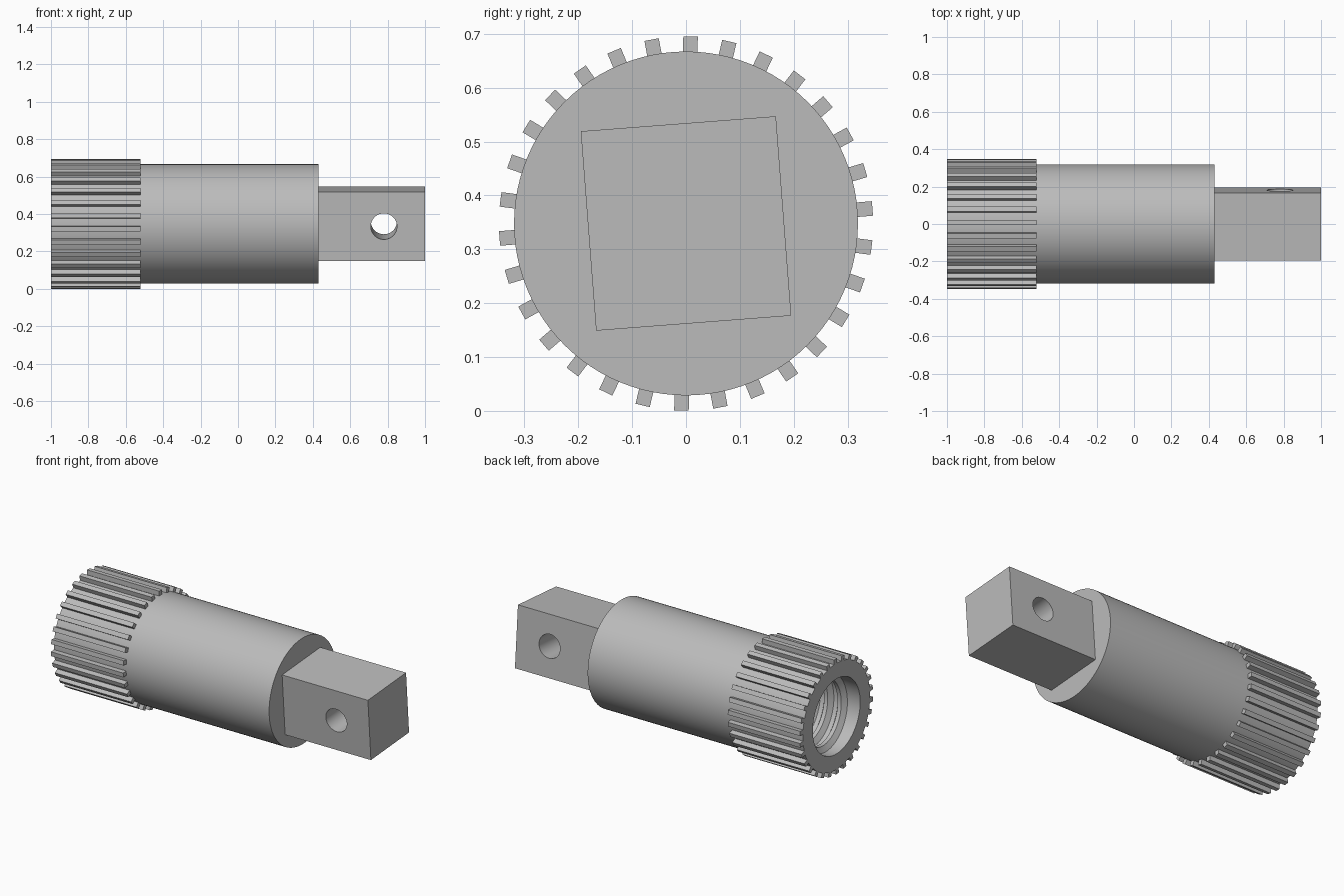
import bpy, bmesh, math
from mathutils import Matrix

cube = bpy.data.objects.get("Cube")
if cube:
    bpy.data.objects.remove(cube, do_unlink=True)

AXIS_Z = 0.348
BODY_R, BORE_R, RIB_R = 0.319, 0.225, 0.347
BACK, RIB_END, SHOULDER, TIP = -1.0, -0.52, 0.43, 1.0
BORE_END = -0.45
TILT = math.radians(4.4)

steel = bpy.data.materials.new("grey_steel")
steel.use_nodes = True
GREY = (0.5, 0.5, 0.5, 1)
steel.diffuse_color = GREY
steel.node_tree.nodes["Principled BSDF"].inputs["Base Color"].default_value = GREY


def finish(name, bm, smooth=False):
    bmesh.ops.recalc_face_normals(bm, faces=bm.faces)
    mesh = bpy.data.meshes.new(name)
    bm.to_mesh(mesh)
    bm.free()
    mesh.materials.append(steel)
    ob = bpy.data.objects.new(name, mesh)
    ob.location.z = AXIS_Z
    bpy.context.collection.objects.link(ob)
    bpy.ops.object.select_all(action="DESELECT")
    ob.select_set(True)
    bpy.context.view_layer.objects.active = ob
    if smooth:
        bpy.ops.object.shade_smooth_by_angle(angle=math.radians(30))
    return ob


def box(bm, x0, x1, y, z, width, height, spin):
    m = (Matrix.Rotation(spin, 4, "X")
         @ Matrix.Translation(((x0 + x1) / 2, y, z))
         @ Matrix.Diagonal((x1 - x0, width, height, 1)))
    bmesh.ops.create_cube(bm, size=1, matrix=m)


# Round body with a blind bore, turned about the long axis
bm = bmesh.new()
profile = [(SHOULDER, 0), (SHOULDER, BODY_R), (BACK, BODY_R),
           (BACK, BORE_R), (BORE_END, BORE_R), (BORE_END, 0)]
verts = [bm.verts.new((x, 0, r)) for x, r in profile]
edges = [bm.edges.new(pair) for pair in zip(verts, verts[1:])]
bmesh.ops.spin(bm, geom=verts + edges, cent=(0, 0, 0), axis=(1, 0, 0),
               angle=math.tau, steps=96, use_duplicate=False)
bmesh.ops.remove_doubles(bm, verts=bm.verts, dist=1e-4)
finish("body", bm, smooth=True)

# Grip ribs around the open end
bm = bmesh.new()
RIBS = 30
inner = BODY_R - 0.01
for i in range(RIBS):
    box(bm, BACK, RIB_END, 0, (inner + RIB_R) / 2, 0.027, RIB_R - inner,
        i * math.tau / RIBS - math.radians(1.4))
finish("grip_ribs", bm)

# Internal screw thread swept along a helix
bm = bmesh.new()
PITCH, TURNS, STEPS = 0.09, 5, 48
section = [(-0.035, BORE_R + 0.005), (-0.012, BORE_R - 0.03),
           (0.012, BORE_R - 0.03), (0.035, BORE_R + 0.005)]
previous = None
for i in range(TURNS * STEPS + 1):
    a = math.tau * i / STEPS
    x = BACK + 0.05 + PITCH * i / STEPS
    ring = [bm.verts.new((x + dx, r * math.sin(a), r * math.cos(a))) for dx, r in section]
    if previous:
        for k in range(4):
            n = (k + 1) % 4
            bm.faces.new((previous[k], previous[n], ring[n], ring[k]))
    else:
        bm.faces.new(ring)
    previous = ring
bm.faces.new(previous)
finish("inner_thread", bm, smooth=True)

# Square drive with a cross hole
bm = bmesh.new()
box(bm, SHOULDER - 0.02, TIP, 0, 0, 0.363, 0.371, TILT)
drive = finish("square_drive", bm)

bm = bmesh.new()
bmesh.ops.create_cone(bm, cap_ends=True, segments=48, radius1=0.07, radius2=0.07, depth=0.6,
                      matrix=Matrix.Translation((0.78, 0, 0))
                      @ Matrix.Rotation(TILT + math.pi / 2, 4, "X"))
cutter = finish("hole_cutter", bm)
cutter.hide_render = True

bpy.context.view_layer.objects.active = drive
cut = drive.modifiers.new("cross_hole", "BOOLEAN")
cut.operation, cut.object, cut.solver = "DIFFERENCE", cutter, "EXACT"
bpy.ops.object.modifier_apply(modifier=cut.name)
bpy.data.objects.remove(cutter, do_unlink=True)
bpy.ops.object.select_all(action="DESELECT")
drive.select_set(True)
bpy.ops.object.shade_smooth_by_angle(angle=math.radians(30))
